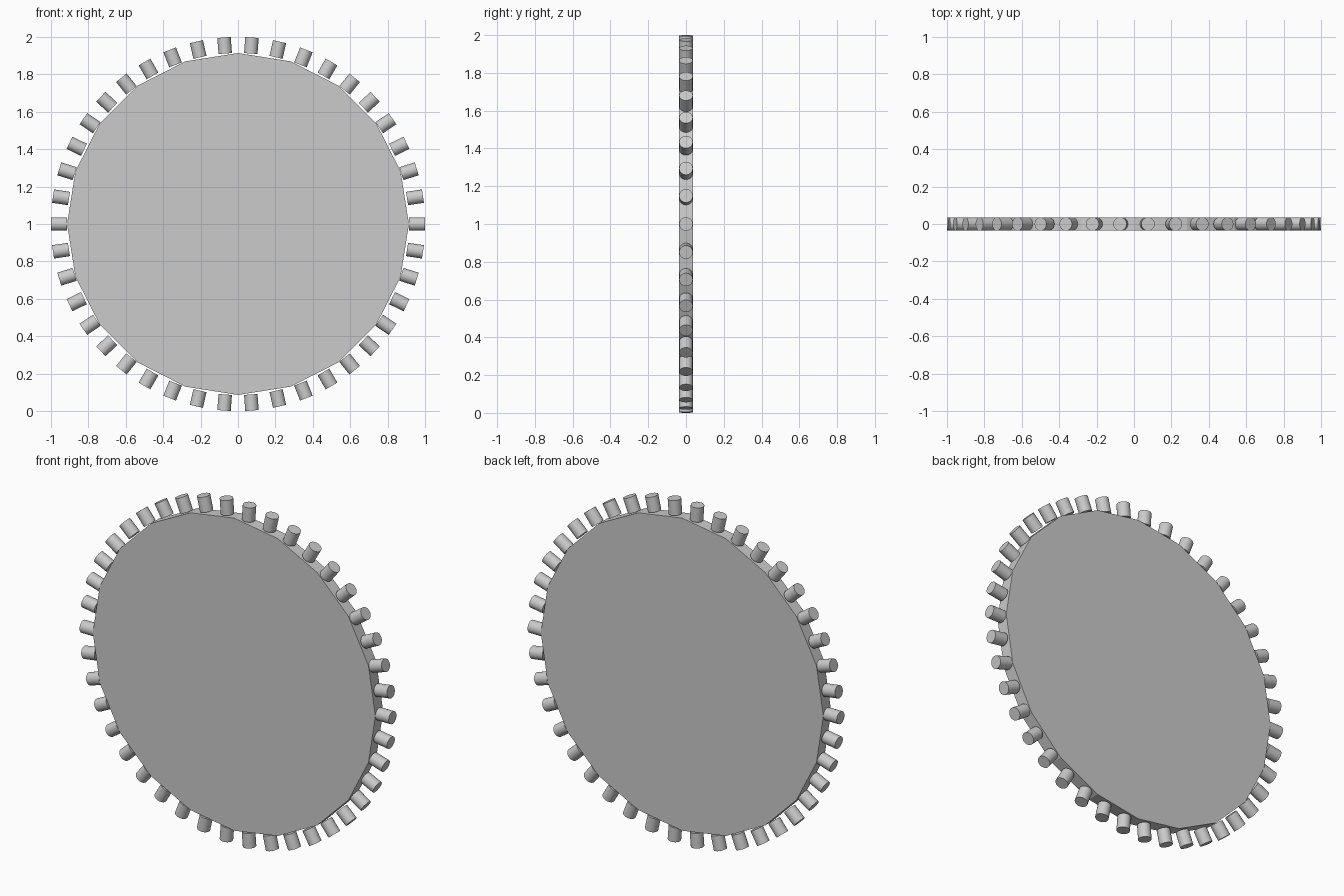
import bpy
import math
from mathutils import Matrix, Vector

if "Cube" in bpy.data.objects:
    bpy.data.objects.remove(bpy.data.objects["Cube"])

CENTRE = Vector((0, 0, 1))
HALF = 0.036          # half thickness of disc and peg radius
DISC_R = 0.914
OUTER_R = 1.0
PEGS = 42

# Flat 20-sided disc standing upright, with a corner at the top
bpy.ops.mesh.primitive_cylinder_add(
    vertices=20, radius=DISC_R, depth=2 * HALF,
    location=CENTRE, rotation=(math.pi / 2, 0, 0))
bpy.context.object.name = "disc"

# One round peg mesh, shared by all the pegs
length = OUTER_R - DISC_R
bpy.ops.mesh.primitive_cylinder_add(vertices=32, radius=HALF, depth=length)
peg = bpy.context.object
bpy.ops.object.shade_smooth_by_angle(angle=math.radians(40))

# Ring of pegs pointing outwards around the rim
for i in range(PEGS):
    ob = peg if i == 0 else peg.copy()
    if i:
        bpy.context.collection.objects.link(ob)
    ob.name = f"rim_peg_{i + 1:02d}"
    turn = Matrix.Rotation(math.pi / 2 - math.tau * i / PEGS, 4, 'Y')
    ob.matrix_world = (Matrix.Translation(CENTRE) @ turn
                       @ Matrix.Translation((0, 0, DISC_R + length / 2)))
